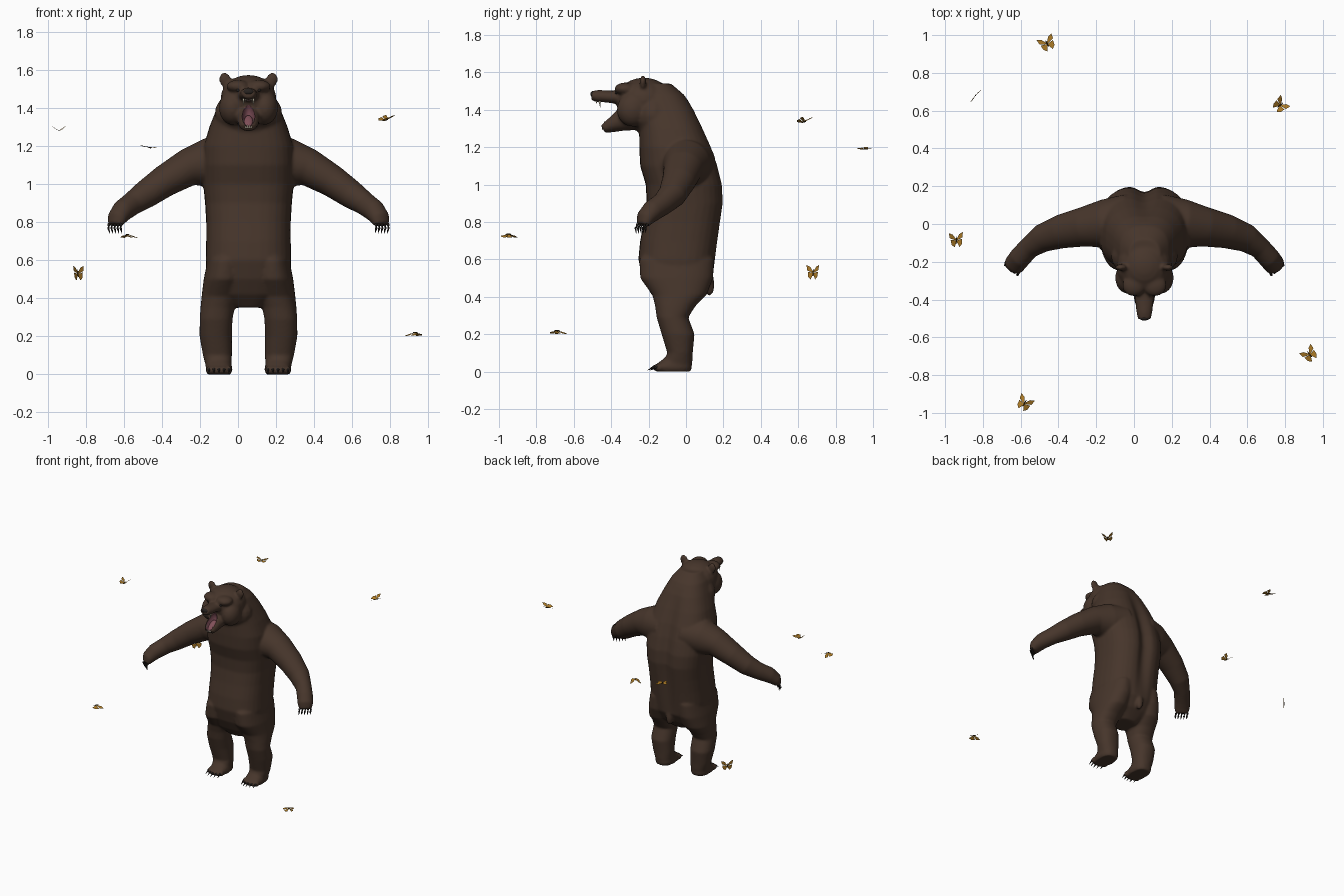
import bpy, bmesh, math
from mathutils import Vector as V, Matrix as M, Euler

if "Cube" in bpy.data.objects:
    bpy.data.objects.remove(bpy.data.objects["Cube"])

CX = 0.055  # the bear stands slightly right of centre


def material(name, rgb):
    m = bpy.data.materials.new(name)
    m.diffuse_color = (*rgb, 1)
    m.use_nodes = True
    m.node_tree.nodes["Principled BSDF"].inputs["Base Color"].default_value = m.diffuse_color
    return m


FUR = material("brown fur", (0.062, 0.036, 0.024))
MOUTH = material("mouth pink", (0.17, 0.062, 0.08))
TONGUE = material("tongue", (0.22, 0.08, 0.10))
TOOTH = material("ivory teeth", (0.70, 0.63, 0.48))
DARK = material("dark claw", (0.020, 0.016, 0.014))
GOLD = material("golden wing", (0.42, 0.20, 0.02))
BLACK = material("black wing edge", (0.03, 0.02, 0.008))


def finish(bm, name, mats, shift=CX, smooth=True):
    bmesh.ops.recalc_face_normals(bm, faces=bm.faces)
    me = bpy.data.meshes.new(name)
    bm.to_mesh(me)
    bm.free()
    ob = bpy.data.objects.new(name, me)
    bpy.context.collection.objects.link(ob)
    for m in mats:
        me.materials.append(m)
    ob.location.x = shift
    bpy.context.view_layer.objects.active = ob
    bpy.ops.object.select_all(action='DESELECT')
    ob.select_set(True)
    if smooth:
        bpy.ops.object.shade_smooth_by_angle(angle=math.radians(50))
    return ob


def loft(bm, rings, p=1.0, n=32):
    """Skin through rings given as (centre, u vector, v vector)."""
    def pw(a):
        return math.copysign(abs(a) ** p, a)
    loops = []
    for c, u, v in rings:
        angles = [2 * math.pi * i / n for i in range(n)]
        loops.append([bm.verts.new(c + u * pw(math.cos(a)) + v * pw(math.sin(a))) for a in angles])
    for a, b in zip(loops, loops[1:]):
        for i in range(n):
            bm.faces.new((a[i], a[(i + 1) % n], b[(i + 1) % n], b[i]))
    bm.faces.new(loops[0])
    bm.faces.new(loops[-1])


def column(bm, rows, sx=1, p=1.0):
    """Upright loft: rows of (z, x centre, half width, y front, y back)."""
    loft(bm, [(V((sx * x, (f + b) / 2, z)), V((w, 0, 0)), V((0, (b - f) / 2, 0)))
              for z, x, w, f, b in rows], p)


def tube(bm, pts, sx=1):
    """Loft along a path: (x, y, z, vertical radius, horizontal radius)."""
    cs = [V((sx * q[0], q[1], q[2])) for q in pts]
    rings = []
    for i, q in enumerate(pts):
        t = (cs[min(i + 1, len(cs) - 1)] - cs[max(i - 1, 0)]).normalized()
        side = t.cross(V((0, 0, 1))).normalized()
        rings.append((cs[i], side * q[4], side.cross(t) * q[3]))
    loft(bm, rings)


def ball(bm, c, r, rot=(0, 0, 0)):
    mat = M.Translation(c) @ Euler(rot).to_matrix().to_4x4() @ M.Diagonal((*r, 1))
    bmesh.ops.create_uvsphere(bm, u_segments=20, v_segments=12, radius=1, matrix=mat)


def spike(bm, base, tip, r):
    base, tip = V(base), V(tip)
    d = tip - base
    mat = M.Translation((base + tip) / 2) @ d.to_track_quat('Z', 'Y').to_matrix().to_4x4()
    bmesh.ops.create_cone(bm, cap_ends=True, segments=8, radius1=r, radius2=r * 0.1,
                          depth=d.length, matrix=mat)


# --- bear body: torso, limbs and head fused into one skin
bm = bmesh.new()
column(bm, [(0.35, 0, 0.08, -0.13, 0.03), (0.42, 0, 0.18, -0.19, 0.10), (0.50, 0, 0.215, -0.23, 0.145),
            (0.60, 0, 0.225, -0.255, 0.16), (0.70, 0, 0.222, -0.245, 0.175), (0.80, 0, 0.222, -0.225, 0.19),
            (0.90, 0, 0.228, -0.21, 0.205), (1.00, 0, 0.238, -0.215, 0.20), (1.10, 0, 0.24, -0.245, 0.175),
            (1.20, 0, 0.235, -0.25, 0.14), (1.30, 0, 0.205, -0.25, 0.095), (1.40, 0, 0.165, -0.27, 0.045),
            (1.48, 0, 0.13, -0.28, -0.01), (1.54, 0, 0.085, -0.28, -0.08)], p=0.78)
for s in (1, -1):
    # legs and feet
    column(bm, [(0.0, 0.155, 0.06, -0.13, 0.02), (0.05, 0.157, 0.069, -0.12, 0.034), (0.10, 0.163, 0.076, -0.10, 0.036),
                (0.20, 0.172, 0.085, -0.13, 0.046), (0.29, 0.17, 0.086, -0.157, 0.012), (0.35, 0.162, 0.09, -0.165, 0.05),
                (0.41, 0.148, 0.098, -0.18, 0.11), (0.50, 0.13, 0.105, -0.245, 0.145),
                (0.60, 0.12, 0.095, -0.25, 0.15), (0.68, 0.11, 0.06, -0.18, 0.1)], s, 0.9)
    column(bm, [(0.0, 0.155, 0.062, -0.155, 0.025), (0.025, 0.155, 0.071, -0.165, 0.032),
                (0.05, 0.155, 0.066, -0.145, 0.03), (0.085, 0.157, 0.05, -0.10, 0.02)], s, 0.8)
    for i in range(5):
        ball(bm, (s * (0.102 + i * 0.0265), -0.155 + 0.004 * (i - 2) ** 2, 0.022), (0.016, 0.024, 0.022))
    # arms
    tube(bm, [(0.08, 0.02, 1.13, 0.12, 0.14), (0.21, 0.0, 1.11, 0.13, 0.13), (0.32, -0.015, 1.085, 0.098, 0.105),
              (0.44, -0.04, 1.015, 0.084, 0.09), (0.54, -0.075, 0.945, 0.074, 0.075),
              (0.61, -0.125, 0.897, 0.062, 0.058), (0.66, -0.18, 0.86, 0.058, 0.058),
              (0.69, -0.218, 0.82, 0.046, 0.056), (0.70, -0.232, 0.785, 0.026, 0.045)], s)
    # ears, brows, cheeks
    ball(bm, (s * 0.122, -0.23, 1.545), (0.032, 0.018, 0.042), (0, s * 0.3, 0))
    ball(bm, (s * 0.055, -0.325, 1.512), (0.062, 0.058, 0.034))
    ball(bm, (s * 0.085, -0.285, 1.40), (0.07, 0.085, 0.09))
ball(bm, (0, -0.225, 1.45), (0.147, 0.15, 0.122))                       # skull
ball(bm, (0, -0.17, 1.37), (0.178, 0.12, 0.13))                         # neck ruff
tube(bm, [(0, -0.28, 1.46, 0.05, 0.07), (0, -0.38, 1.468, 0.034, 0.052),
          (0, -0.47, 1.473, 0.033, 0.042), (0, -0.505, 1.476, 0.026, 0.034)])  # muzzle
tube(bm, [(0, -0.26, 1.37, 0.08, 0.08), (0, -0.35, 1.345, 0.06, 0.062), (0, -0.41, 1.318, 0.042, 0.053),
          (0, -0.445, 1.298, 0.026, 0.04)])                             # lower jaw
ball(bm, (0, 0.125, 0.465), (0.027, 0.028, 0.06))                       # tail
bear = finish(bm, "bear_body", [FUR, MOUTH], 0, False)

md = bear.modifiers.new("fuse", 'REMESH')
md.mode, md.voxel_size = 'VOXEL', 0.0085
bpy.ops.object.modifier_apply(modifier="fuse")
md = bear.modifiers.new("soften", 'SMOOTH')
md.factor, md.iterations = 0.5, 7
bpy.ops.object.modifier_apply(modifier="soften")
# groove down the spine
for v in bear.data.vertices:
    if v.co.y > -0.02 and 0.5 < v.co.z < 1.45:
        fade = math.sin(math.pi * (v.co.z - 0.5) / 0.95)
        v.co.y -= 0.035 * fade * math.exp(-(v.co.x / 0.05) ** 2)

# open mouth: cut, then colour the faces of the cut
MC, MR = V((0, -0.445, 1.375)), (0.038, 0.092, 0.073)
bm = bmesh.new()
ball(bm, MC, MR)
cutter = finish(bm, "mouth_cutter", [], 0, False)
cutter.hide_render = True
bpy.context.view_layer.objects.active = bear
md = bear.modifiers.new("mouth", 'BOOLEAN')
md.operation, md.object, md.solver = 'DIFFERENCE', cutter, 'EXACT'
bpy.ops.object.modifier_apply(modifier="mouth")
bpy.data.objects.remove(cutter)
for f in bear.data.polygons:
    d = f.center - MC
    f.material_index = int(sum((d[i] / MR[i]) ** 2 for i in range(3)) < 1.03)
bpy.ops.object.select_all(action='DESELECT')
bear.select_set(True)
bpy.ops.object.shade_smooth_by_angle(angle=math.radians(50))

# --- eyes sit on the skin, nose on the muzzle tip
bm = bmesh.new()
for s in (1, -1):
    hit, loc, _, _ = bear.ray_cast(V((s * 0.056, -1, 1.492)), V((0, 1, 0)))
    ball(bm, loc if hit else (s * 0.056, -0.36, 1.492), (0.01, 0.007, 0.008))
ball(bm, (0, -0.498, 1.484), (0.027, 0.013, 0.016))
finish(bm, "eyes_and_nose", [DARK])
bear.location.x = CX

# --- tongue and teeth
bm = bmesh.new()
ball(bm, (0, -0.405, 1.328), (0.023, 0.05, 0.013), (0.65, 0, 0))
finish(bm, "tongue", [TONGUE])
bm = bmesh.new()
for s in (1, -1):
    spike(bm, (s * 0.026, -0.462, 1.448), (s * 0.025, -0.458, 1.412), 0.007)
    spike(bm, (s * 0.027, -0.428, 1.30), (s * 0.028, -0.438, 1.34), 0.007)
    for x in (0.005, 0.014):
        spike(bm, (s * x, -0.478, 1.447), (s * x, -0.478, 1.433), 0.005)
        spike(bm, (s * x, -0.444, 1.294), (s * x, -0.448, 1.312), 0.005)
finish(bm, "teeth", [TOOTH])

# --- claws on feet and hands
bm = bmesh.new()
for s in (1, -1):
    for i in range(5):
        k = i - 2
        x, y = s * (0.102 + i * 0.0265), -0.155 + 0.004 * k * k
        spike(bm, (x, y - 0.012, 0.028), (x, y - 0.05, 0.008), 0.008)
        b = V((s * (0.70 + k * 0.016), -0.232 + k * 0.013, 0.79))
        m = b + V((s * 0.004, -0.012, -0.025))
        spike(bm, b, m, 0.009)
        spike(bm, m + V((0, 0, 0.006)), m + V((-s * 0.008, 0.004, -0.026)), 0.007)
finish(bm, "claws", [DARK])

# --- butterflies: gold wings with a dark rim, thin body
FORE = [(0.002, 0.006), (0.02, 0.03), (0.044, 0.040), (0.040, 0.012), (0.002, -0.002)]
HIND = [(0.002, -0.002), (0.036, 0.004), (0.033, -0.022), (0.016, -0.038), (0.002, -0.012)]


def butterfly(i, loc, lift, rot):
    bm = bmesh.new()
    c, z = math.cos(math.radians(lift)), math.sin(math.radians(lift))
    for s in (1, -1):
        for k, wing in enumerate((FORE, HIND)):
            f = bm.faces.new([bm.verts.new((s * x * c, y, x * z - 0.002 * k)) for x, y in wing])
            rim = bmesh.ops.inset_individual(bm, faces=[f], thickness=0.0028)["faces"]
            for r in rim:
                r.material_index = 1
    old = set(bm.faces)
    ball(bm, (0, 0, 0), (0.003, 0.02, 0.003))
    for f in set(bm.faces) - old:
        f.material_index = 1
    ob = finish(bm, f"butterfly_{i}", [GOLD, BLACK], 0, False)
    ob.location = loc
    ob.rotation_euler = [math.radians(a) for a in rot]


for i, spec in enumerate([((-0.94, -0.085, 1.28), 32, (0, 0, 5)),
                          ((-0.46, 0.955, 1.19), 10, (0, 5, 25)),
                          ((0.775, 0.63, 1.335), 28, (10, 0, -50)),
                          ((-0.58, -0.95, 0.735), -25, (0, 0, -30)),
                          ((-0.84, 0.68, 0.53), 8, (85, 0, 50)),
                          ((0.93, -0.69, 0.22), -25, (0, 0, 40))]):
    butterfly(i + 1, *spec)
